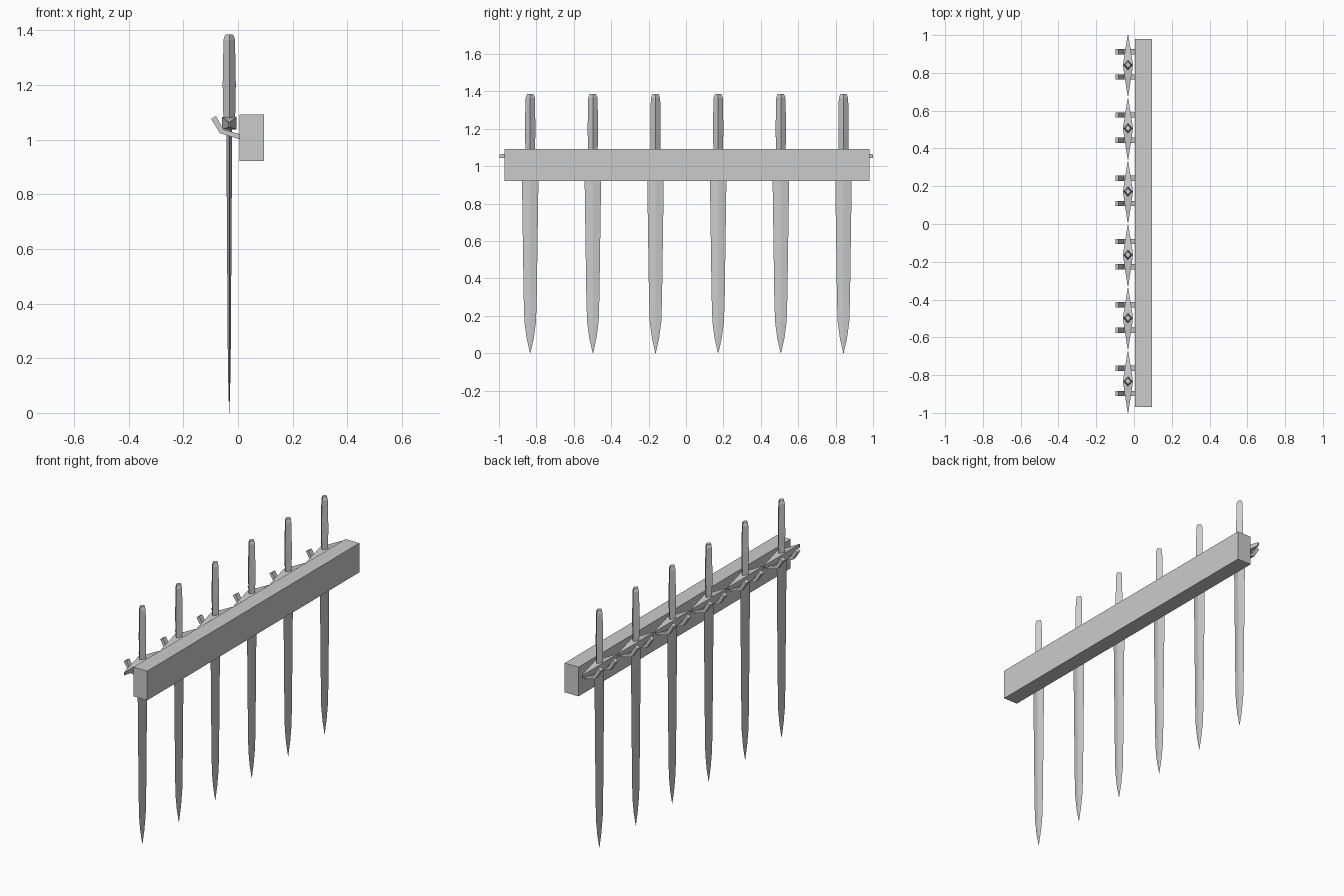
import bpy
import bmesh

cube = bpy.data.objects.get("Cube")
if cube:
    bpy.data.objects.remove(cube, do_unlink=True)

grey = bpy.data.materials.new("plain_grey")
grey.use_nodes = True
colour = (0.6, 0.6, 0.6, 1)
grey.diffuse_color = colour
grey.node_tree.nodes["Principled BSDF"].inputs["Base Color"].default_value = colour


def loft(name, rings, location):
    """Skin a closed solid through rings that have equal point counts."""
    bm = bmesh.new()
    loops = [[bm.verts.new(p) for p in ring] for ring in rings]
    n = len(loops[0])
    for a, b in zip(loops, loops[1:]):
        for i in range(n):
            j = (i + 1) % n
            bm.faces.new((a[i], a[j], b[j], b[i]))
    bm.faces.new(loops[0])
    bm.faces.new(loops[-1])
    bmesh.ops.recalc_face_normals(bm, faces=bm.faces)
    mesh = bpy.data.meshes.new(name)
    bm.to_mesh(mesh)
    bm.free()
    mesh.materials.append(grey)
    obj = bpy.data.objects.new(name, mesh)
    obj.location = location
    bpy.context.collection.objects.link(obj)
    return obj


def diamond(z, hx, hy):
    return [(hx, 0, z), (0, hy, z), (-hx, 0, z), (0, -hy, z)]


def section(y, hx, low, high):
    return [(-hx, y, low), (hx, y, low), (hx, y, high), (-hx, y, high)]


# Wall beam
loft("beam", [[(x, y, z) for x, z in ((0.006, 0.922), (0.095, 0.922), (0.095, 1.092), (0.006, 1.092))]
              for y in (-0.97, 0.98)], (0, 0, 0))

# Blade: height, half thickness, half width
blade = [(0.0, 0.0005, 0.001), (0.08, 0.003, 0.019), (0.17, 0.005, 0.031),
         (0.3, 0.006, 0.035), (0.92, 0.01, 0.044), (1.045, 0.011, 0.045)]
# Grip with a bevelled end
grip = [(1.05, 0.021, 0.025), (1.2, 0.024, 0.028),
        (1.365, 0.021, 0.025), (1.385, 0.014, 0.017)]
# Bent hook profile in x and z
hook = [(0.01, 1.0), (-0.066, 1.023), (-0.098, 1.075),
        (-0.081, 1.086), (-0.053, 1.037), (0.01, 1.019)]

for number in range(6):
    y = -0.833 + 0.335 * number
    place = (-0.032, y, 0)
    tag = f"_{number + 1}"
    loft("blade" + tag, [diamond(*r) for r in blade], place)
    loft("grip" + tag, [diamond(*r) for r in grip], place)
    # Crossguard: thick in the middle, pointed at both ends
    loft("crossguard" + tag, [section(-0.165, 0.002, 1.045, 1.063),
                              section(0, 0.027, 1.036, 1.083),
                              section(0.158, 0.002, 1.045, 1.063)], place)
    for side, word in ((-1, "right"), (1, "left")):
        loft(f"{word}_hook{tag}",
             [[(x, side * 0.067 + w, z) for x, z in hook] for w in (-0.014, 0.014)],
             (0, y + 0.003, 0))
